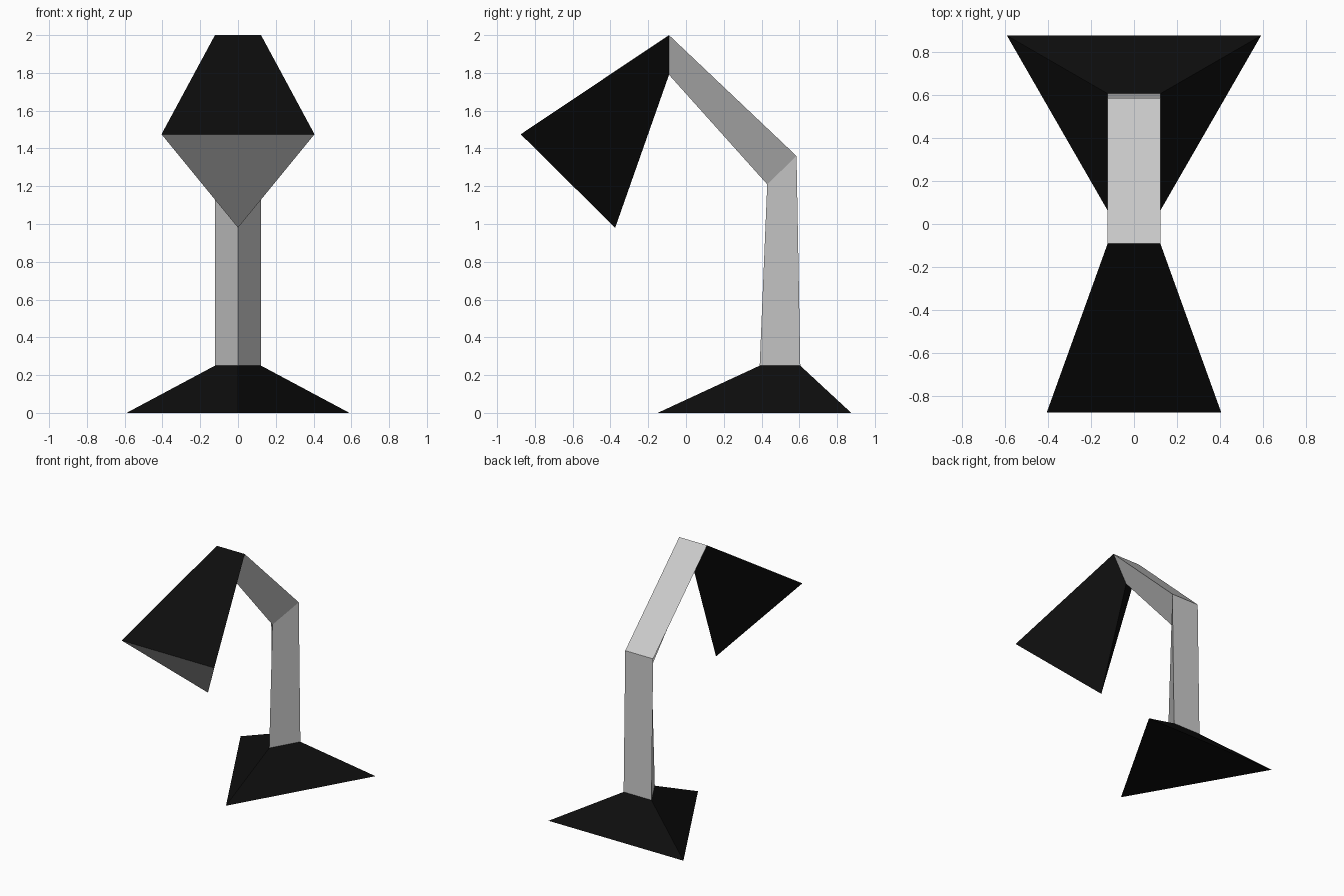
import bpy

if "Cube" in bpy.data.objects:
    bpy.data.objects.remove(bpy.data.objects["Cube"])

black = bpy.data.materials.new("black")
black.diffuse_color = (0.004, 0.004, 0.004, 1)
black.use_nodes = True
black.node_tree.nodes["Principled BSDF"].inputs["Base Color"].default_value = black.diffuse_color

# Triangular sections: half width, back edge (y, z), front corner (y, z)
FOOT = (0.59, (0.875, 0.0), (-0.15, 0.0))
COLLAR = (0.122, (0.605, 0.25), (0.39, 0.25))
ELBOW = (0.122, (0.585, 1.36), (0.43, 1.21))
NECK = (0.122, (-0.09, 2.0), (-0.09, 1.79))
RIM = (0.405, (-0.875, 1.475), (-0.375, 0.98))


def corners(section):
    w, (by, bz), (fy, fz) = section
    return [(-w, by, bz), (w, by, bz), (0, fy, fz)]


def make(name, verts, faces, material=None):
    mesh = bpy.data.meshes.new(name)
    mesh.from_pydata(verts, [], faces)
    if material:
        mesh.materials.append(material)
    obj = bpy.data.objects.new(name, mesh)
    bpy.context.collection.objects.link(obj)
    return obj


def loft(name, sections, material=None, close_start=False):
    verts = [v for s in sections for v in corners(s)]
    faces = []
    for k in range(0, 3 * (len(sections) - 1), 3):
        for i in range(3):
            j = (i + 1) % 3
            # Winding faces outward, travelling from the foot to the rim
            faces.append((k + j, k + i, k + 3 + i, k + 3 + j))
    if close_start:
        faces.append((0, 1, 2))
    return make(name, verts, faces, material)


# Flared base with a closed underside
loft("base", [FOOT, COLLAR], black, close_start=True)

# Bent triangular stem
loft("arm", [COLLAR, ELBOW, NECK])

# Flared shade and the flat grey panel filling its mouth
loft("shade", [NECK, RIM], black)
make("light_panel", corners(RIM), [(2, 1, 0)])
